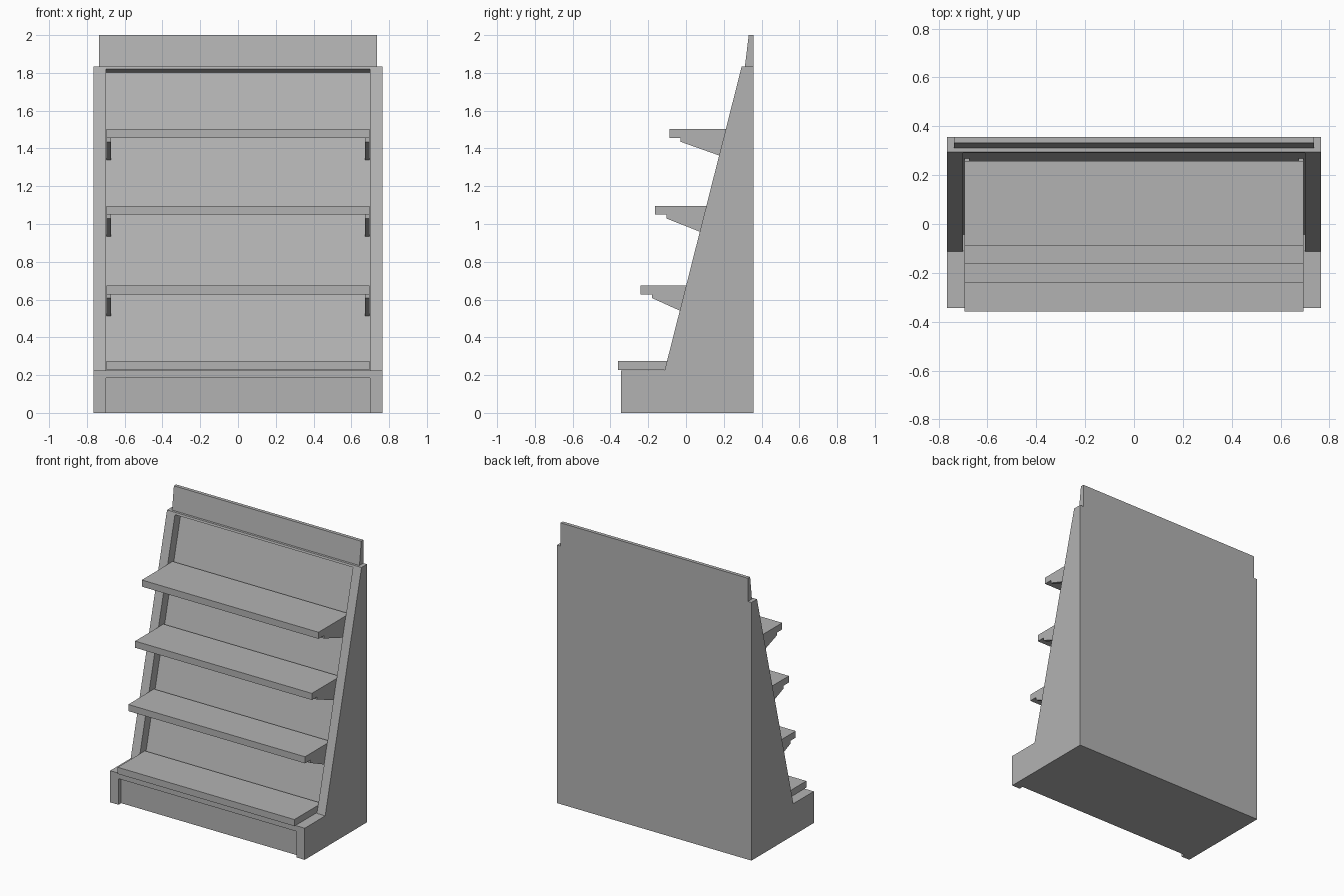
import bpy
import bmesh

cube = bpy.data.objects.get("Cube")
if cube:
    bpy.data.objects.remove(cube, do_unlink=True)

grey = bpy.data.materials.new("shelf_grey")
grey.use_nodes = True
colour = (0.45, 0.45, 0.45, 1)
grey.diffuse_color = colour
grey.node_tree.nodes["Principled BSDF"].inputs["Base Color"].default_value = colour

BACK, FRONT = 0.357, -0.343
BASE_TOP, BODY_TOP = 0.225, 1.835
RECESS = 0.07            # depth of the back panel behind the sloped frame
INNER, OUTER = 0.70, 0.765


def slope(z):
    """Front edge of the leaning frame at height z."""
    return -0.113 + (z - BASE_TOP) * 0.2535


def extrude(name, profile, x0, x1):
    """Solid from a (y, z) profile swept between two x positions."""
    bm = bmesh.new()
    face = bm.faces.new([bm.verts.new((x0, y, z)) for y, z in profile])
    swept = bmesh.ops.extrude_face_region(bm, geom=[face])["geom"]
    verts = [v for v in swept if isinstance(v, bmesh.types.BMVert)]
    bmesh.ops.translate(bm, verts=verts, vec=(x1 - x0, 0, 0))
    bmesh.ops.recalc_face_normals(bm, faces=bm.faces)
    mesh = bpy.data.meshes.new(name)
    bm.to_mesh(mesh)
    bm.free()
    mesh.materials.append(grey)
    obj = bpy.data.objects.new(name, mesh)
    bpy.context.collection.objects.link(obj)
    return obj


def extrude_pair(name, profile, x0, x1):
    extrude("left_" + name, profile, x0, x1)
    extrude("right_" + name, profile, -x1, -x0)


# Leaning side walls with a stepped foot
extrude_pair("side_wall", [
    (FRONT, 0), (BACK, 0), (BACK, BODY_TOP), (slope(BODY_TOP), BODY_TOP),
    (slope(BASE_TOP), BASE_TOP), (FRONT, BASE_TOP)], INNER, OUTER)

# Central body: toe kick, recessed sloped panel and top rail
rail, rail_back = 1.82, 1.802
extrude("back_body", [
    (FRONT + 0.03, 0), (BACK, 0), (BACK, BODY_TOP), (slope(BODY_TOP), BODY_TOP),
    (slope(rail), rail), (slope(rail_back) + RECESS, rail_back),
    (slope(BASE_TOP) + RECESS, BASE_TOP), (FRONT, BASE_TOP),
    (FRONT, 0.185), (FRONT + 0.03, 0.185)], -INNER, INNER)

# Header board
extrude("header_board", [
    (0.312, BODY_TOP), (BACK, BODY_TOP), (BACK, 2), (0.332, 2)], -0.737, 0.737)

# Shelves, the upper three carried on tapered end brackets
shelves = [("base", -0.359, 0.274), ("lower", -0.24, 0.675),
           ("middle", -0.163, 1.096), ("upper", -0.088, 1.502)]
for name, front, top in shelves:
    under = top - 0.047
    back = slope(top) + 0.047
    extrude(name + "_shelf", [
        (front, under), (back, under), (back, top), (front, top)], -0.695, 0.695)
    if name != "base":
        low = top - 0.162
        extrude_pair(name + "_bracket", [
            (front + 0.06, under), (front + 0.06, top - 0.067),
            (slope(low) + RECESS, low), (slope(under) + RECESS, under)],
            0.673, 0.695)
